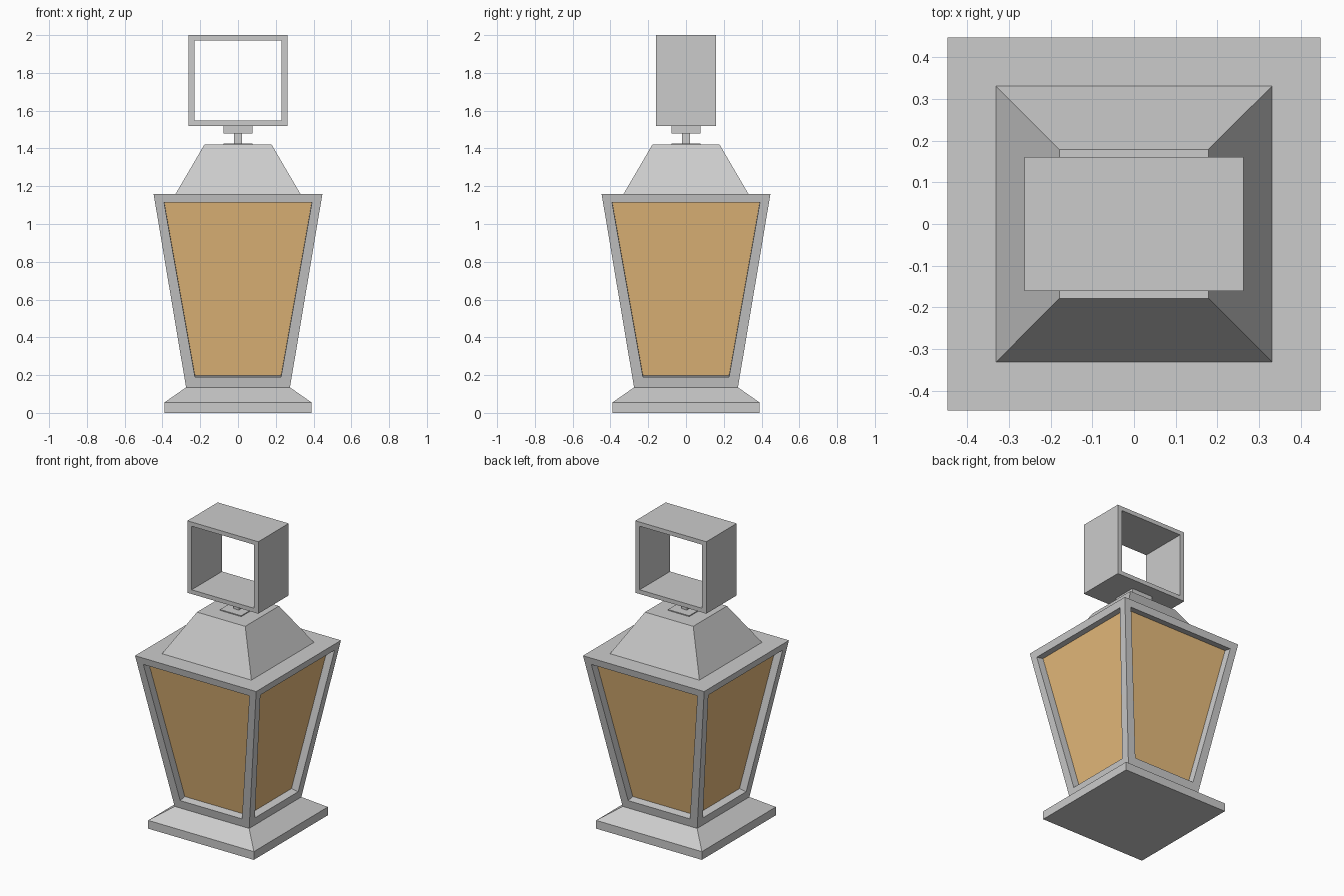
import bpy, bmesh

if "Cube" in bpy.data.objects:
    bpy.data.objects.remove(bpy.data.objects["Cube"])

CORNERS = [(-1, -1), (1, -1), (1, 1), (-1, 1)]


def finish(bm, name):
    bmesh.ops.recalc_face_normals(bm, faces=bm.faces)
    return to_object(bm, name)


def to_object(bm, name):
    mesh = bpy.data.meshes.new(name)
    bm.to_mesh(mesh)
    bm.free()
    obj = bpy.data.objects.new(name, mesh)
    bpy.context.collection.objects.link(obj)
    return obj


def square_stack(levels):
    """Closed square solid through (half width, z) levels."""
    bm = bmesh.new()
    rings = [[bm.verts.new((sx * h, sy * h, z)) for sx, sy in CORNERS]
             for h, z in levels]
    bm.faces.new(rings[0])
    bm.faces.new(rings[-1])
    for a, b in zip(rings, rings[1:]):
        for i in range(4):
            j = (i + 1) % 4
            bm.faces.new((a[i], a[j], b[j], b[i]))
    bmesh.ops.recalc_face_normals(bm, faces=bm.faces)
    return bm


# Base, roof and the pieces of the neck
for name, levels in {
    "base": [(0.39, 0), (0.39, 0.055), (0.275, 0.135)],
    "roof": [(0.33, 1.16), (0.178, 1.42)],
    "neck_plate": [(0.078, 1.418), (0.078, 1.426)],
    "neck_stem": [(0.02, 1.42), (0.02, 1.485)],
    "handle_mount": [(0.078, 1.478), (0.078, 1.522)],
}.items():
    to_object(square_stack(levels), name)

# Flared lantern frame with a recessed opening on each side
bm = square_stack([(0.275, 0.135), (0.447, 1.16)])
bm.normal_update()
sides = [f for f in bm.faces if abs(f.normal.z) < 0.5]
bmesh.ops.inset_individual(bm, faces=sides, thickness=0.073, depth=0)
bmesh.ops.inset_individual(bm, faces=sides, thickness=0, depth=-0.05)
panes = [[v.co.copy() for v in f.verts] for f in sides]
bmesh.ops.delete(bm, geom=sides, context='FACES_ONLY')
to_object(bm, "lantern_frame")

# Amber glass panes closing the openings
amber = bpy.data.materials.new("amber_glass")
amber.diffuse_color = (0.8, 0.5, 0.2, 1)
amber.use_nodes = True
amber.node_tree.nodes["Principled BSDF"].inputs["Base Color"].default_value = amber.diffuse_color
for side, coords in zip(("front", "right", "back", "left"), panes):
    bm = bmesh.new()
    bm.faces.new([bm.verts.new(c) for c in coords])
    to_object(bm, "glass_pane_" + side).data.materials.append(amber)

# Square tube handle, open front to back
bm = bmesh.new()


def loop(hx, hz, y):
    return [bm.verts.new((sx * hx, y, 1.76 + sz * hz)) for sx, sz in CORNERS]


loops = [loop(0.262, 0.24, -0.16), loop(0.262, 0.24, 0.16),
         loop(0.23, 0.212, 0.16), loop(0.23, 0.212, -0.16)]
for k in range(4):
    a, b = loops[k], loops[(k + 1) % 4]
    for i in range(4):
        j = (i + 1) % 4
        bm.faces.new((a[i], a[j], b[j], b[i]))
finish(bm, "handle")
